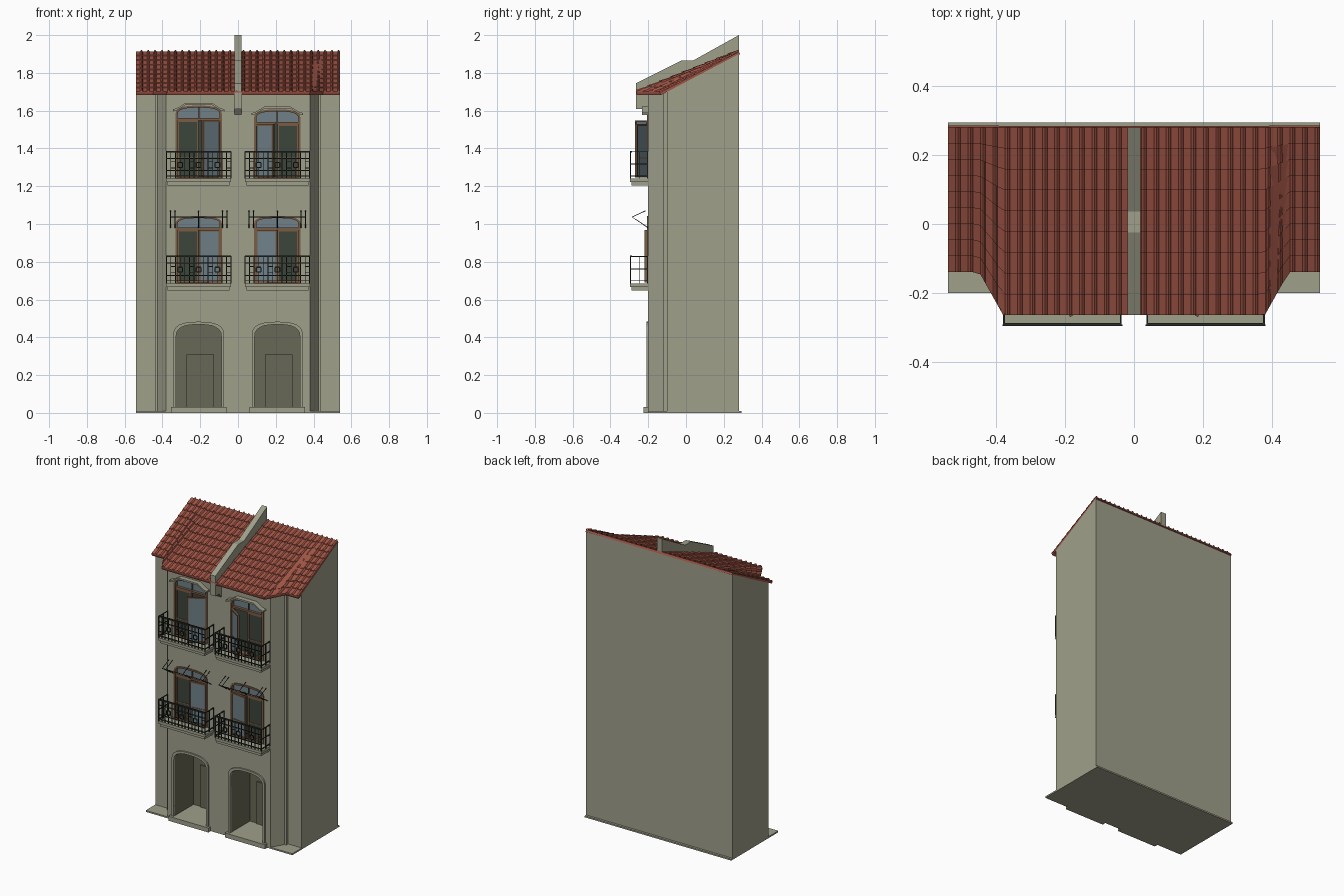
import bpy, bmesh, math
from mathutils import Vector

cube = bpy.data.objects.get("Cube")
if cube:
    bpy.data.objects.remove(cube, do_unlink=True)


def material(name, r, g, b):
    m = bpy.data.materials.new(name)
    m.use_nodes = True
    m.diffuse_color = (r, g, b, 1)
    m.node_tree.nodes["Principled BSDF"].inputs["Base Color"].default_value = (r, g, b, 1)
    return m


STONE = material("stone", 0.35, 0.35, 0.26)
LINING = material("dark_stone", 0.14, 0.14, 0.095)
TILE = material("terracotta", 0.35, 0.09, 0.06)
WOOD = material("brown_wood", 0.19, 0.11, 0.06)
GLASS = material("blue_glass", 0.16, 0.22, 0.25)
SHUTTER = material("dark_green", 0.045, 0.058, 0.042)
IRON = material("black_iron", 0.018, 0.024, 0.019)


def finish(name, bm, mat):
    bmesh.ops.recalc_face_normals(bm, faces=bm.faces)
    mesh = bpy.data.meshes.new(name)
    bm.to_mesh(mesh)
    bm.free()
    mesh.materials.append(mat)
    ob = bpy.data.objects.new(name, mesh)
    bpy.context.collection.objects.link(ob)
    return ob


def add_prism(bm, bottom, top):
    """Closed solid between two matching loops of points."""
    a = [bm.verts.new(p) for p in bottom]
    b = [bm.verts.new(p) for p in top]
    n = len(a)
    bm.faces.new(a)
    bm.faces.new(b[::-1])
    for i in range(n):
        j = (i + 1) % n
        bm.faces.new((a[i], a[j], b[j], b[i]))


def prism(name, profile, y0, y1, mat):
    bm = bmesh.new()
    add_prism(bm, [(x, y0, z) for x, z in profile], [(x, y1, z) for x, z in profile])
    return finish(name, bm, mat)


def ring(name, outer, inner, y0, y1, mat):
    bm = bmesh.new()
    loops = [[bm.verts.new((x, y, z)) for x, z in loop]
             for loop, y in ((outer, y0), (inner, y0), (inner, y1), (outer, y1))]
    n = len(outer)
    for k in range(4):
        a, b = loops[k], loops[(k + 1) % 4]
        for i in range(n):
            j = (i + 1) % n
            bm.faces.new((a[i], a[j], b[j], b[i]))
    return finish(name, bm, mat)


def boxes(name, items, mat):
    """One object from boxes given as (x0, x1, y0, y1, z0, z1)."""
    bm = bmesh.new()
    for x0, x1, y0, y1, z0, z1 in items:
        base = [(x0, y0), (x1, y0), (x1, y1), (x0, y1)]
        add_prism(bm, [(x, y, z0) for x, y in base], [(x, y, z1) for x, y in base])
    return finish(name, bm, mat)


def rods(name, paths, radius, mat):
    cu = bpy.data.curves.new(name, "CURVE")
    cu.dimensions = "3D"
    cu.bevel_depth = radius
    cu.bevel_resolution = 0
    cu.use_fill_caps = True
    for pts in paths:
        sp = cu.splines.new("POLY")
        sp.points.add(len(pts) - 1)
        for p, co in zip(sp.points, pts):
            p.co = (*co, 1)
    cu.materials.append(mat)
    ob = bpy.data.objects.new(name, cu)
    bpy.context.collection.objects.link(ob)


def arch(cx, hw, z0, zs, zt, n=12, p=0.75):
    pts = [(cx - hw, z0), (cx + hw, z0)]
    for i in range(n + 1):
        a = math.pi * i / n
        c, s = math.cos(a), max(math.sin(a), 0)
        pts.append((cx + math.copysign(hw * abs(c) ** p, c), zs + (zt - zs) * s ** p))
    return pts


def rect(x0, x1, z0, z1):
    return [(x0, z0), (x1, z0), (x1, z1), (x0, z1)]


CX, FRONT, BACK = 0.208, -0.2, 0.28
# side, sill, transom bar, arch spring, arch top
WINDOWS = []
for s in (-1, 1):
    drop = 0.02 if s > 0 else 0
    WINDOWS.append((s, "lower", 0.685, 0.975, 1.0, 1.04))
    WINDOWS.append((s, "upper", 1.24, 1.555 - drop, 1.58 - drop, 1.625 - drop))

# Main block with chamfered front corners and set-back wings
half = [(0.38, FRONT), (0.427, -0.12), (0.44, -0.12), (0.44, -0.10), (0.54, -0.10), (0.54, BACK)]
plan = half + [(-x, y) for x, y in reversed(half)]
bm = bmesh.new()
add_prism(bm, [(x, y, 0.004) for x, y in plan],
          [(x, y, 1.9 if y > 0 else 1.7) for x, y in plan])
house = finish("house_walls", bm, STONE)
house.data.materials.append(LINING)

# Cut the garage bays and window recesses
bm = bmesh.new()
cuts = [(arch(s * CX, 0.12, 0.03, 0.40, 0.468), 0.0) for s in (-1, 1)]
cuts += [(arch(s * CX, 0.12, z0, zs, zt), -0.165) for s, _, z0, zb, zs, zt in WINDOWS]
for prof, depth in cuts:
    add_prism(bm, [(x, -0.3, z) for x, z in prof], [(x, depth, z) for x, z in prof])
cutter = finish("opening_cutter", bm, STONE)
cutter.hide_render = True
mod = house.modifiers.new("openings", "BOOLEAN")
mod.object = cutter
mod.operation = "DIFFERENCE"
mod.solver = "EXACT"
bpy.context.view_layer.objects.active = house
bpy.ops.object.modifier_apply(modifier=mod.name)
bpy.data.objects.remove(cutter, do_unlink=True)
for f in house.data.polygons:
    c = f.center
    inside = abs(c.x) < 0.34 and -0.199 < c.y < 0.01 and 0.02 < c.z < 0.5
    f.material_index = 1 if inside and f.normal.z < 0.9 else 0

boxes("ground_slab", [(-0.54, 0.54, FRONT, 0.295, 0, 0.01)], STONE)

# Garage surrounds, steps and inner doors
for s, side in ((-1, "right"), (1, "left")):
    x = s * CX
    ring("garage_surround_" + side, arch(x, 0.135, 0.03, 0.41, 0.483),
         arch(x, 0.12, 0.03, 0.40, 0.468), -0.21, -0.195, STONE)
    boxes("garage_step_" + side, [(x - 0.147, x + 0.147, -0.225, -0.19, 0, 0.03)], STONE)
    boxes("inner_door_" + side, [(x - 0.065, x + 0.08, -0.008, 0.002, 0.03, 0.31)], LINING)


def sash(name, hinge, w, z0, z1, angle, pane):
    """Hinged leaf: frame, middle bar and pane."""
    b = 0.009
    lo, hi = sorted((0, w))
    parts = [ring(name + "_frame", rect(lo, hi, z0, z1),
                  rect(lo + b, hi - b, z0 + b, z1 - b), -0.007, 0.007, WOOD),
             boxes(name + "_pane", [(lo + b, hi - b, -0.002, 0.002, z0 + b, z1 - b)], pane),
             boxes(name + "_bar", [(lo + b, hi - b, -0.005, 0.005, z0 + 0.1, z0 + 0.107)], WOOD)]
    for ob in parts:
        ob.location = hinge
        ob.rotation_euler.z = angle


# Windows
for s, floor, z0, zb, zs, zt in WINDOWS:
    x = s * CX
    tag = floor + ("_left" if s > 0 else "_right")
    ring("window_frame_" + tag, arch(x, 0.123, z0, zs, zt + 0.002),
         arch(x, 0.111, z0 + 0.008, zs, zt - 0.009), -0.206, -0.17, WOOD)
    prism("dark_room_" + tag, rect(x - 0.118, x + 0.118, z0, zb), -0.17, -0.166, SHUTTER)
    prism("transom_glass_" + tag, arch(x, 0.115, zb, zs, zt - 0.005), -0.182, -0.176, GLASS)
    boxes("transom_bars_" + tag, [(x - 0.115, x + 0.115, -0.2, -0.17, zb - 0.006, zb + 0.006),
                                  (x - 0.003, x + 0.003, -0.19, -0.17, zb, zt - 0.006)], WOOD)
    swing = 0.6 if floor == "upper" else 0.12
    sash("closed_leaf_" + tag, (s * 0.321, -0.19, 0), -s * 0.112, z0 + 0.006, zb - 0.006, 0, SHUTTER)
    sash("open_leaf_" + tag, (s * 0.094, -0.2, 0), s * 0.115, z0 + 0.006, zb - 0.006, -s * swing, GLASS)

    # Balcony
    xa, xb, yf = x - 0.172, x + 0.172, -0.296
    boxes("balcony_slab_" + tag, [(xa, xb, yf, -0.195, z0 - 0.018, z0),
                                  (xa + 0.008, xb - 0.008, yf + 0.008, -0.195, z0 - 0.036, z0 - 0.018)], STONE)
    t, top = 0.005, z0 + 0.145
    bars = []
    for z in (z0 + 0.012, z0 + 0.04, z0 + 0.105, top - t):
        bars.append((xa, xb, yf, yf + t, z, z + t))
    bars.append((xa, xb, yf - 0.001, yf + 0.009, top - 0.006, top + 0.002))
    for e in (xa, xb - t):
        for z in (z0 + 0.012, z0 + 0.075, top - t):
            bars.append((e, e + t, yf, FRONT, z, z + t))
        for y in (yf, -0.25, -0.206):
            bars.append((e, e + t, y, y + t, z0, top))
    bays = 14
    step = (xb - xa) / bays
    for i in range(bays + 1):
        bx = xa + i * step
        if i % 4 != 3:
            bars.append((bx - 0.002, bx + 0.002, yf, yf + 0.004, z0, top))
        else:
            # Square ornament between short bars
            q = 0.013
            for lo, hi in ((z0, z0 + 0.06), (z0 + 0.086, top)):
                bars.append((bx - 0.002, bx + 0.002, yf, yf + 0.004, lo, hi))
            for d in (-q, q):
                m = z0 + 0.073 + d
                bars.append((bx - q, bx + q, yf, yf + 0.004, m - 0.003, m + 0.003))
                bars.append((bx + d - 0.003, bx + d + 0.003, yf, yf + 0.004, z0 + 0.06, z0 + 0.086))
        if i % 4 == 1 and i < bays:
            for z in (z0 + 0.055, z0 + 0.088):
                bars.append((bx, bx + step, yf, yf + 0.004, z, z + 0.004))
    boxes("balcony_railing_" + tag, bars, IRON)

    if floor == "upper":
        # Hood moulding
        line = [(-0.137, -0.018), (-0.115, -0.012), (-0.07, 0.016), (0.07, 0.016),
                (0.115, -0.012), (0.137, -0.018)]
        line = [(x + a, zt + b) for a, b in line]
        prism("window_hood_" + tag, line + [(a, b - 0.011) for a, b in reversed(line)],
              -0.232, -0.195, STONE)
    else:
        # Folded awning frame
        arms = [[(x + d, -0.2, 0.98), (x + d, -0.285, 1.037), (x + d, -0.215, 1.07)]
                for d in (-0.15, -0.125, 0, 0.125, 0.15)]
        arms.append([(x - 0.152, -0.285, 1.037), (x + 0.152, -0.285, 1.037)])
        rods("awning_frame_" + tag, arms, 0.0025, IRON)


def roof_point(x, t, lift=0):
    """Point on the roof slope: t runs from eave (0) to back edge (1)."""
    k = min(max((abs(x) - 0.38) / 0.07, 0), 1)
    eave = -0.265 + 0.125 * k
    return Vector((x, eave + (BACK - eave) * t, 1.695 + 0.217 * t + lift))


def sheet(name, xs, rows, lift):
    bm = bmesh.new()
    grid = [[bm.verts.new(roof_point(x, t, lift(i, h))) for i, x in enumerate(xs)] for t, h in rows]
    for a, b in zip(grid, grid[1:]):
        for i in range(len(xs) - 1):
            bm.faces.new((a[i], a[i + 1], b[i + 1], b[i]))
    return finish(name, bm, TILE)


# Roof: board below, stepped barrel tiles above
corners = [-0.54, -0.45, -0.38, 0.38, 0.45, 0.54]
board = sheet("roof_board", corners, [(0, 0), (1, 0)], lambda i, h: 0)
sol = board.modifiers.new("thickness", "SOLIDIFY")
sol.thickness = 0.014
sol.offset = -1
columns, tile_rows = 30, 9
pitch = 1.08 / columns
xs = [-0.54 + pitch * (c + f) for c in range(columns) for f in (0, 0.6, 0.68, 0.8, 0.92)] + [0.54]
ridge = (0, 0, 0.006, 0.009, 0.006)
rows = [(0, None)]
for r in range(tile_rows):
    rows += [(r / tile_rows, 0.006), ((r + 1) / tile_rows, 0.001)]
sheet("roof_tiles", xs, rows, lambda i, h: 0 if h is None else h + ridge[i % 5])

# Party-wall parapet over the roof
side = [(-0.2, 1.58), (-0.225, 1.61), (-0.265, 1.61), (-0.265, 1.745), (-0.025, 1.865),
        (0.037, 1.865), (BACK, 2.0), (BACK, 1.85), (-0.19, 1.66)]
bm = bmesh.new()
add_prism(bm, [(-0.019, y, z) for y, z in side], [(0.019, y, z) for y, z in side])
finish("roof_parapet", bm, STONE)
